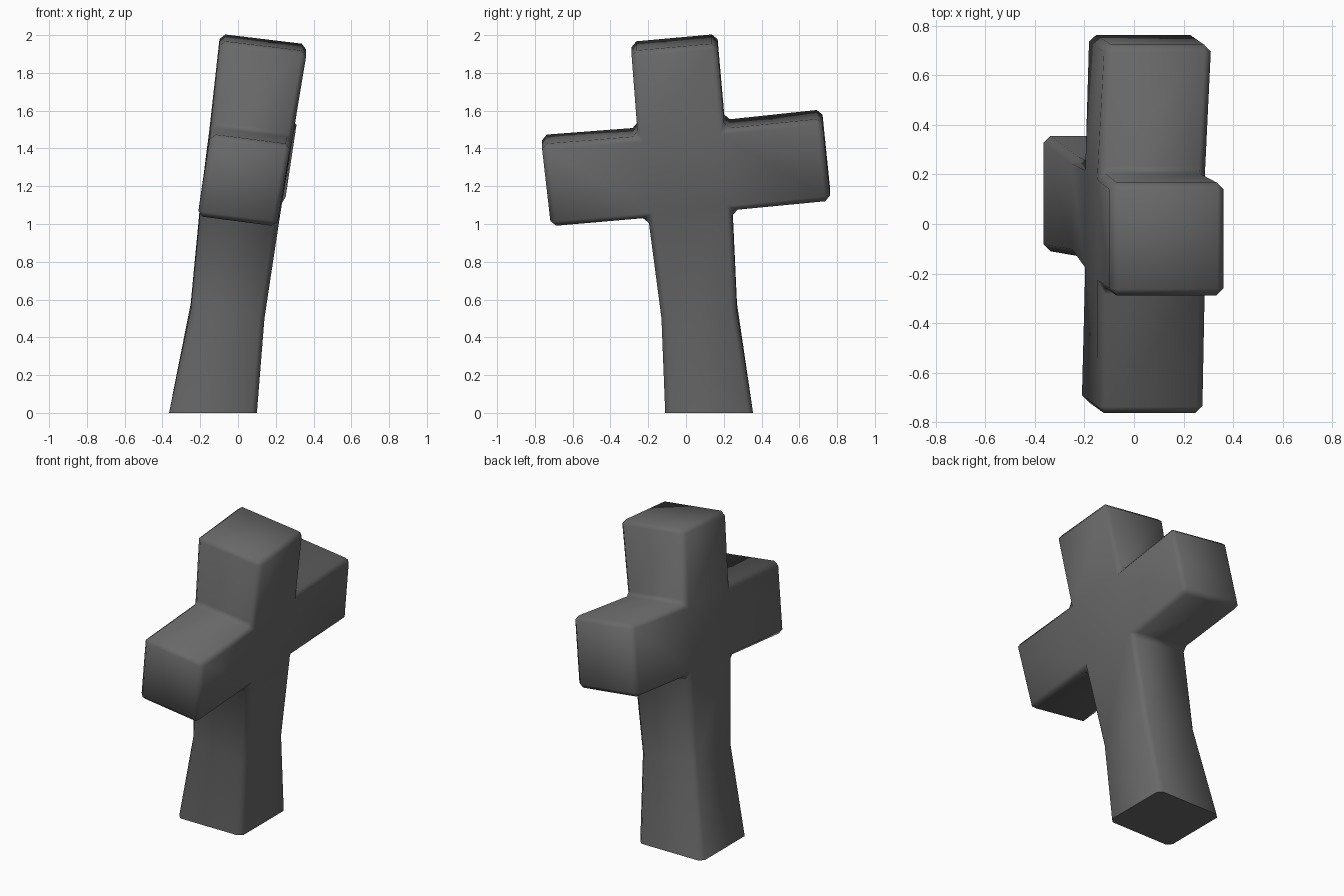
import bpy, bmesh, math

if "Cube" in bpy.data.objects:
    bpy.data.objects.remove(bpy.data.objects["Cube"])

stone = bpy.data.materials.new("dark grey stone")
stone.diffuse_color = (0.14, 0.14, 0.14, 1)
stone.use_nodes = True
stone.node_tree.nodes["Principled BSDF"].inputs["Base Color"].default_value = stone.diffuse_color

bm = bmesh.new()


def ring(x0, x1, y0, y1, z, level=False):
    """Four post corners, tilted the way the leaning cross is tilted."""
    cx, cy = (x0 + x1) / 2, (y0 + y1) / 2
    return [bm.verts.new((x, y, z if level else z + 0.09 * (y - cy) - 0.12 * (x - cx)))
            for x, y in ((x0, y0), (x1, y0), (x1, y1), (x0, y1))]


def skin(a, b):
    """Quads between two four-point loops."""
    return [bm.faces.new((a[i], a[(i + 1) % 4], b[(i + 1) % 4], b[i])) for i in range(4)]


# post: base, knee, under the arms, over the arms, top
rings = [ring(-0.365, 0.10, -0.11, 0.355, 0, True),
         ring(-0.25, 0.14, -0.13, 0.27, 0.54),
         ring(-0.20, 0.22, -0.20, 0.245, 1.075),
         ring(-0.145, 0.29, -0.255, 0.205, 1.508),
         ring(-0.095, 0.365, -0.29, 0.165, 1.961)]
for a, b in zip(rings, rings[1:]):
    skin(a, b)
bm.faces.new(rings[0][::-1])
bm.faces.new(rings[-1])

# arms: open the crossing block and run each side out to its end
low, high = rings[2], rings[3]
ends = {(0, 1): [(-0.215, -0.715, 1.04), (0.205, -0.715, 0.985),
                 (0.28, -0.765, 1.42), (-0.145, -0.765, 1.475)],
        (2, 3): [(0.25, 0.765, 1.12), (-0.185, 0.765, 1.17),
                 (-0.115, 0.72, 1.61), (0.315, 0.72, 1.555)]}
for (i, j), pts in ends.items():
    root = [low[i], low[j], high[j], high[i]]
    bm.faces.remove(next(f for f in bm.faces if set(f.verts) == set(root)))
    tip = [bm.verts.new(p) for p in pts]
    skin(root, tip)
    bm.faces.new(tip)
bmesh.ops.recalc_face_normals(bm, faces=bm.faces)

# chamfer every real corner except around the flat base
edges = [e for e in bm.edges if e.calc_face_angle(0) > math.radians(35)
         and not all(v.co.z < 0.01 for v in e.verts)]
bmesh.ops.bevel(bm, geom=edges, offset=0.028, segments=1, affect='EDGES',
                profile=0.5, clamp_overlap=True)
bmesh.ops.recalc_face_normals(bm, faces=bm.faces)

mesh = bpy.data.meshes.new("stone_cross")
bm.to_mesh(mesh)
bm.free()
cross = bpy.data.objects.new("stone_cross", mesh)
bpy.context.collection.objects.link(cross)
mesh.materials.append(stone)
bpy.context.view_layer.objects.active = cross
cross.select_set(True)
bpy.ops.object.shade_smooth_by_angle(angle=math.radians(60))
